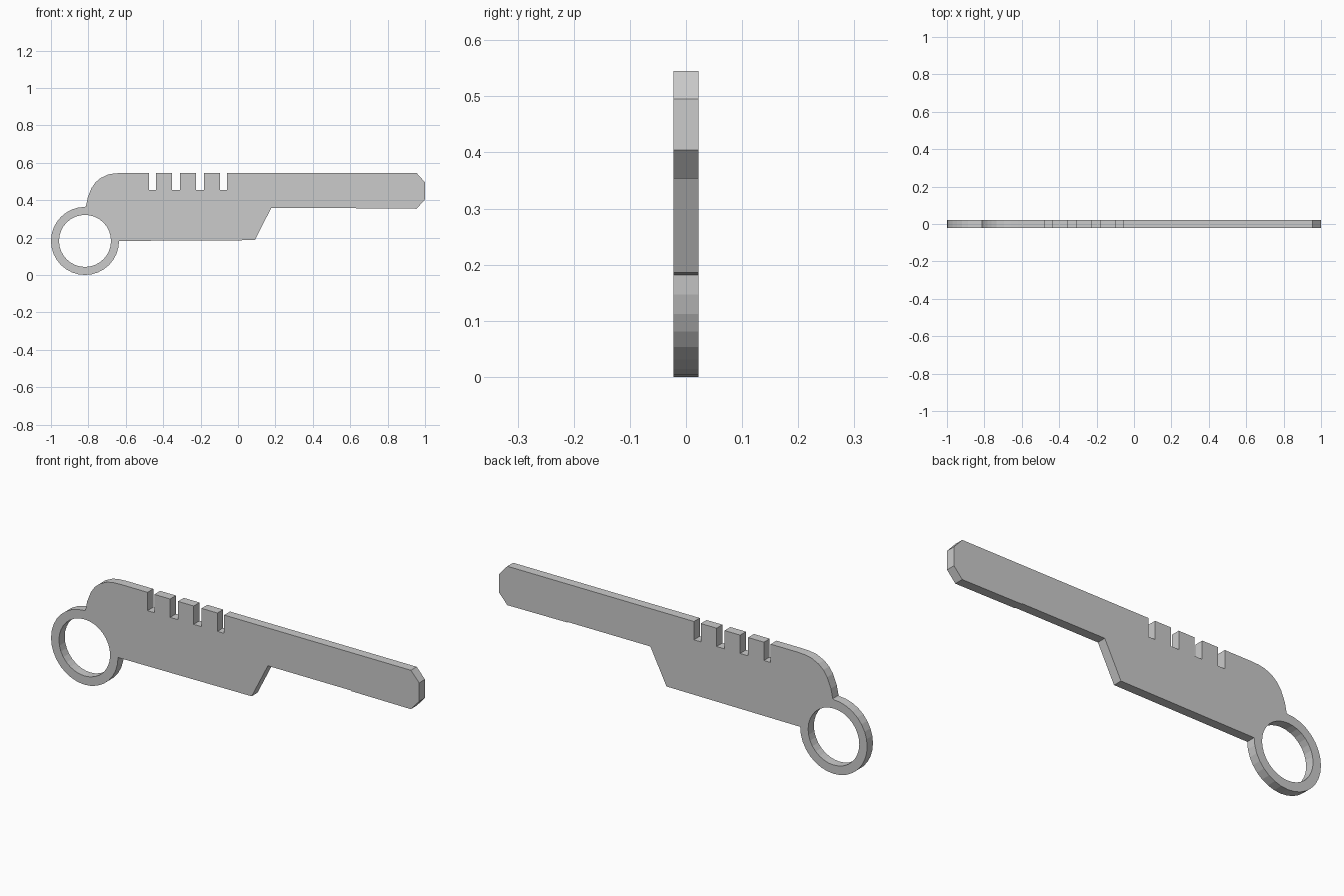
import bpy, bmesh
from math import cos, sin, radians

if "Cube" in bpy.data.objects:
    bpy.data.objects.remove(bpy.data.objects["Cube"])

HALF = 0.0225                       # half thickness
CX, CZ, R_OUT, R_IN = -0.818, 0.182, 0.182, 0.139


def arc(radius, start, end, steps):
    pts = []
    for i in range(steps + 1):
        a = radians(start + (end - start) * i / steps)
        pts.append((CX + radius * cos(a), CZ + radius * sin(a)))
    return pts


# Finger ring: three quarters of the circle, the rest merges into the handle
outline = arc(R_OUT, 0, -270, 24)

# Rounded shoulder
outline += [(-0.813, 0.368), (-0.803, 0.415), (-0.783, 0.465), (-0.762, 0.495),
            (-0.735, 0.518), (-0.695, 0.537), (-0.66, 0.543), (-0.62, 0.545)]

# Square notches in the top edge
for x0, x1 in [(-0.476, -0.439), (-0.353, -0.31), (-0.225, -0.182), (-0.096, -0.059)]:
    outline += [(x0, 0.545), (x0, 0.455), (x1, 0.455), (x1, 0.545)]

# Blade with chamfered tip, then slanted step back to the handle
outline += [(0.955, 0.545), (1, 0.495), (1, 0.404), (0.955, 0.354),
            (0.63, 0.356), (0.63, 0.359), (0.178, 0.359), (0.09, 0.186)]

hole = arc(R_IN, 0, 360, 32)[:-1]

# Fill the flat profile with its hole, then extrude through the thickness
bm = bmesh.new()
edges = []
for loop in (outline, hole):
    verts = [bm.verts.new((x, -HALF, z)) for x, z in loop]
    edges += [bm.edges.new((v, verts[(i + 1) % len(verts)])) for i, v in enumerate(verts)]
bmesh.ops.triangle_fill(bm, use_beauty=True, edges=edges, normal=(0, -1, 0))
geom = bmesh.ops.extrude_face_region(bm, geom=bm.faces[:], use_keep_orig=True)["geom"]
bmesh.ops.translate(bm, vec=(0, 2 * HALF, 0),
                    verts=[g for g in geom if isinstance(g, bmesh.types.BMVert)])
bmesh.ops.recalc_face_normals(bm, faces=bm.faces[:])
bmesh.ops.dissolve_limit(bm, angle_limit=radians(0.5), verts=bm.verts[:], edges=bm.edges[:])

mesh = bpy.data.meshes.new("knife_body")
bm.to_mesh(mesh)
bm.free()
bpy.context.collection.objects.link(bpy.data.objects.new("knife_body", mesh))
